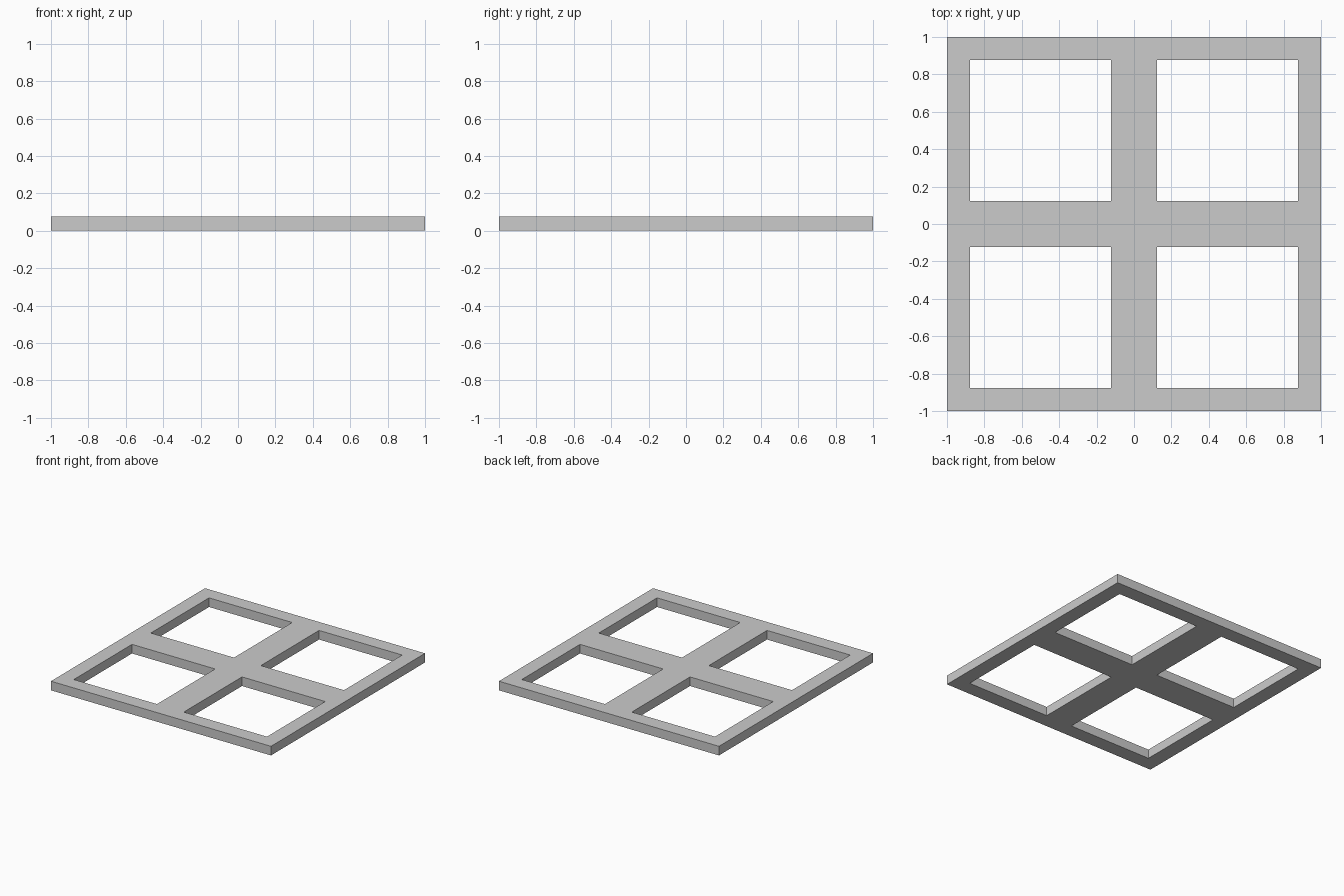
import bpy, bmesh

if "Cube" in bpy.data.objects:
    bpy.data.objects.remove(bpy.data.objects["Cube"])

HEIGHT = 0.075
STOPS = [-1, -0.878, -0.122, 0.122, 0.878, 1]  # bar edges along x and y

# Flat lattice: grid of cells with the four window cells left open
bm = bmesh.new()
verts = [[bm.verts.new((x, y, 0)) for y in STOPS] for x in STOPS]
for i in range(5):
    for j in range(5):
        if i % 2 and j % 2:
            continue
        bm.faces.new((verts[i][j], verts[i + 1][j],
                      verts[i + 1][j + 1], verts[i][j + 1]))

# Raise the lattice into a solid slab, keeping the underside
result = bmesh.ops.extrude_face_region(bm, geom=bm.faces[:], use_keep_orig=True)
top = [g for g in result["geom"] if isinstance(g, bmesh.types.BMVert)]
bmesh.ops.translate(bm, verts=top, vec=(0, 0, HEIGHT))
bmesh.ops.recalc_face_normals(bm, faces=bm.faces[:])

mesh = bpy.data.meshes.new("window_frame")
bm.to_mesh(mesh)
bm.free()
frame = bpy.data.objects.new("window_frame", mesh)
bpy.context.collection.objects.link(frame)
